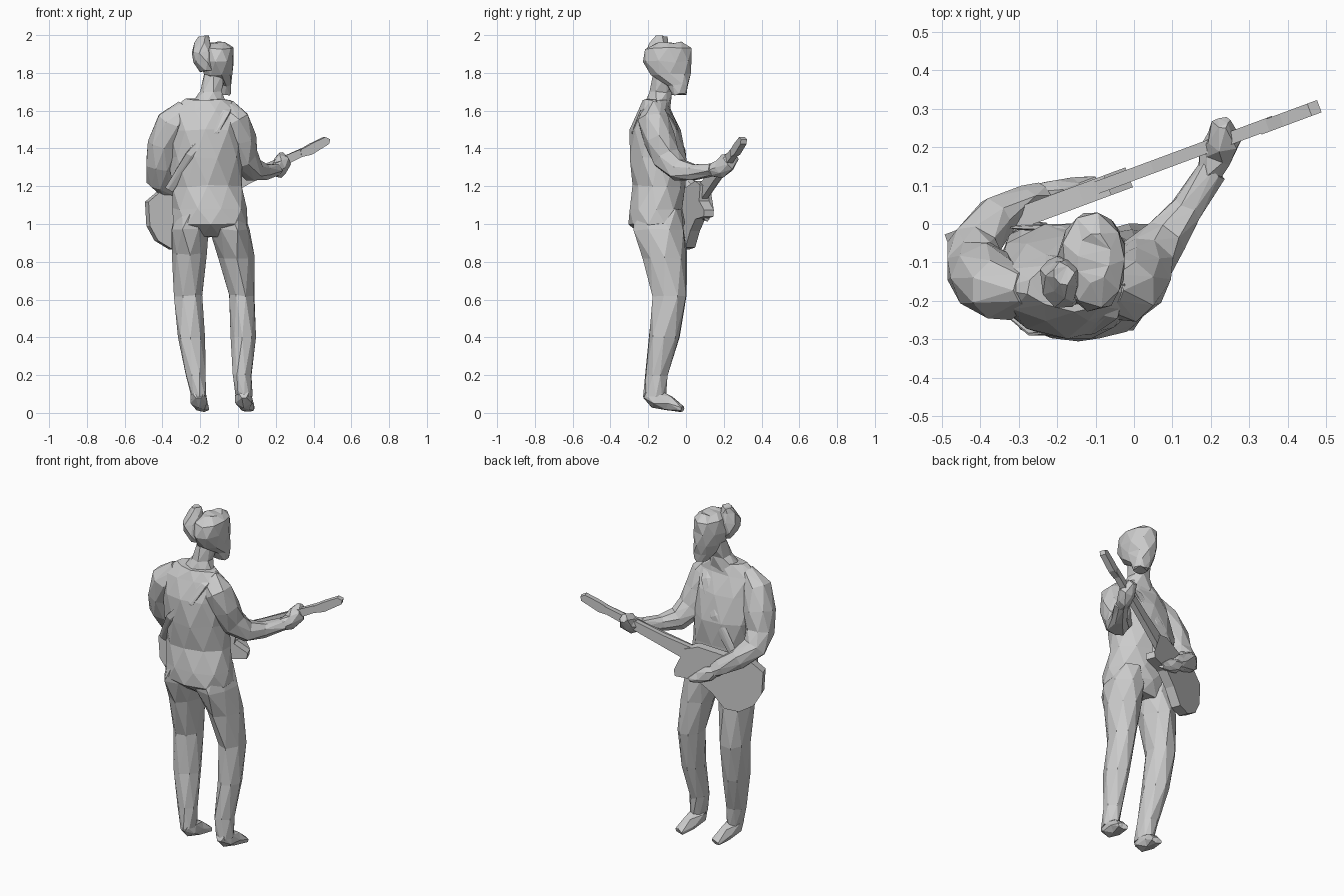
import bpy, bmesh, math, random
from mathutils import Vector

random.seed(4)


def finish(name, bm, jitter=0.0):
    """Triangulate into faceted low-poly surface with slight irregularity."""
    for v in bm.verts:
        v.co += Vector([random.uniform(-jitter, jitter) for _ in range(3)])
    bmesh.ops.triangulate(bm, faces=bm.faces[:])
    bmesh.ops.recalc_face_normals(bm, faces=bm.faces[:])
    me = bpy.data.meshes.new(name)
    bm.to_mesh(me)
    bm.free()
    ob = bpy.data.objects.new(name, me)
    bpy.context.collection.objects.link(ob)
    return ob


def loft(name, sections, sides=8, follow=False, jitter=0.006):
    """Skin rings (x, y, z, radius_a, radius_b); follow turns rings along the path."""
    bm = bmesh.new()
    pts = [Vector(s[:3]) for s in sections]
    rings = []
    for i, s in enumerate(sections):
        a, b = Vector((1, 0, 0)), Vector((0, 1, 0))
        if follow:
            t = (pts[min(i + 1, len(pts) - 1)] - pts[max(i - 1, 0)]).normalized()
            a = (a - t * a.dot(t)).normalized()
            b = t.cross(a)
        ra, rb = s[3], s[-1]
        rings.append([bm.verts.new(pts[i] + a * ra * math.cos(w) + b * rb * math.sin(w))
                      for w in [2 * math.pi * (k + 0.5 * (i % 2)) / sides for k in range(sides)]])
    for i, (r, q) in enumerate(zip(rings, rings[1:])):
        for k in range(sides):
            n = (k + 1) % sides
            if i % 2 == 0:
                bm.faces.new((r[k], r[n], q[k]))
                bm.faces.new((r[n], q[n], q[k]))
            else:
                bm.faces.new((r[k], r[n], q[n]))
                bm.faces.new((r[k], q[n], q[k]))
    bm.faces.new(rings[0][::-1])
    bm.faces.new(rings[-1])
    return finish(name, bm, jitter)


# Torso with hips and neck
loft("torso", [
    (-.145, -.13, .93, .15, .09), (-.145, -.155, 1.0, .205, .15), (-.15, -.16, 1.08, .20, .15),
    (-.16, -.14, 1.2, .19, .14), (-.17, -.145, 1.35, .195, .155), (-.17, -.165, 1.5, .195, .135),
    (-.17, -.17, 1.6, .185, .09), (-.16, -.16, 1.66, .12, .065)], 10)
loft("neck", [(-.16, -.155, 1.62, .11, .07), (-.145, -.13, 1.7, .058, .06),
              (-.12, -.1, 1.8, .06, .07)], 7)

# Head and hair bun
loft("head", [
    (-.08, -.035, 1.685, .04, .04), (-.09, -.045, 1.735, .062, .058), (-.105, -.08, 1.79, .08, .105),
    (-.11, -.1, 1.86, .094, .135), (-.105, -.095, 1.93, .083, .122), (-.105, -.085, 1.96, .045, .065)], 9)
loft("hair_bun", [
    (-.165, -.15, 1.81, .04, .05), (-.18, -.15, 1.86, .062, .068), (-.19, -.15, 1.91, .055, .065),
    (-.185, -.14, 1.96, .04, .05), (-.185, -.13, 1.995, .028, .032)], 7)

# Legs and feet
legs = {
    "left": [(-.235, -.15, 1.08, .09, .13), (-.25, -.145, .97, .105, .14), (-.255, -.115, .84, .09, .12),
             (-.26, -.09, .62, .08, .095), (-.25, -.115, .4, .07, .08), (-.225, -.155, .2, .055, .062),
             (-.21, -.165, .09, .042, .057)],
    "right": [(-.06, -.15, 1.08, .09, .13), (-.045, -.145, .97, .11, .14), (-.008, -.11, .82, .095, .115),
              (.018, -.085, .62, .072, .095), (.024, -.115, .4, .067, .08), (.021, -.155, .2, .054, .062),
              (.03, -.165, .09, .042, .057)],
}
for side, x in (("left", -.21), ("right", .03)):
    loft(side + "_leg", legs[side], 8)
    loft(side + "_foot", [(x, -.215, .10, .025), (x, -.16, .075, .05), (x + .01, -.09, .05, .042),
                          (x + .03, -.02, .02, .03, .016)], 6, True, .003)

# Arms: one strums over the body, one holds the neck
loft("strumming_arm", [
    (-.28, -.17, 1.61, .05), (-.35, -.17, 1.54, .085), (-.39, -.14, 1.42, .088),
    (-.41, -.11, 1.31, .078), (-.415, -.06, 1.235, .068), (-.36, .02, 1.18, .06),
    (-.28, .06, 1.13, .043), (-.24, .075, 1.10, .034)], 8, True)
loft("strumming_hand", [(-.26, .07, 1.11, .03), (-.21, .085, 1.08, .045, .03),
                        (-.15, .095, 1.05, .04, .025), (-.10, .11, 1.03, .015)], 6, True, .004)
loft("fretting_arm", [
    (-.07, -.17, 1.62, .05), (-.02, -.17, 1.55, .085), (.005, -.14, 1.45, .088),
    (.03, -.10, 1.35, .077), (.08, -.035, 1.285, .063), (.14, .04, 1.275, .046),
    (.20, .14, 1.285, .035)], 8, True)
loft("fretting_hand", [(.195, .13, 1.285, .033), (.215, .18, 1.29, .045), (.235, .22, 1.325, .048),
                       (.23, .265, 1.36, .022)], 7, True)

# Guitar: flat outlines in the plane of the instrument, (along, across)
origin = Vector((-.455, -.04, 1.0))
along = (Vector((.475, .305, 1.445)) - origin).normalized()
up = (Vector((0, 0, 1)) - along * along.z).normalized()
out = up.cross(along)
if out.y < 0:
    out = -out


def plate(name, outline, back, front):
    bm = bmesh.new()
    lo, hi = [[bm.verts.new(origin + along * s + up * t + out * d) for s, t in outline]
              for d in (back, front)]
    n = len(outline)
    bm.faces.new(lo)
    bm.faces.new(hi)
    for k in range(n):
        bm.faces.new((lo[k], lo[(k + 1) % n], hi[(k + 1) % n], hi[k]))
    return finish(name, bm)


plate("guitar_body", [
    (-.025, 0), (-.015, -.09), (.04, -.165), (.12, -.19), (.22, -.14), (.32, -.115), (.44, -.155),
    (.46, -.125), (.41, -.05), (.46, .02), (.40, .07), (.30, .09), (.19, .11),
    (.10, .14), (.02, .12)], -.03, .025)
plate("guitar_neck", [(.30, -.045), (.30, .055), (.60, .028), (.95, .018), (.95, -.02), (.60, -.028)],
      -.015, .018)
plate("guitar_headstock", [(.91, -.02), (.92, .016), (.99, .022), (1.075, .022), (1.095, 0),
                           (1.08, -.02), (.97, -.032)], -.018, .016)

# Shoulder strap, running over the shoulder and down the back and chest
loft("strap", [
    (-.36, -.19, 1.18, .03, .008), (-.25, -.28, 1.36, .035, .008), (-.13, -.28, 1.5, .035, .008),
    (-.07, -.235, 1.60, .035, .008), (-.06, -.16, 1.65, .035, .008), (-.09, -.07, 1.56, .035, .008),
    (-.18, -.01, 1.38, .035, .008), (-.30, -.01, 1.2, .03, .008)], 6, True, .003)
